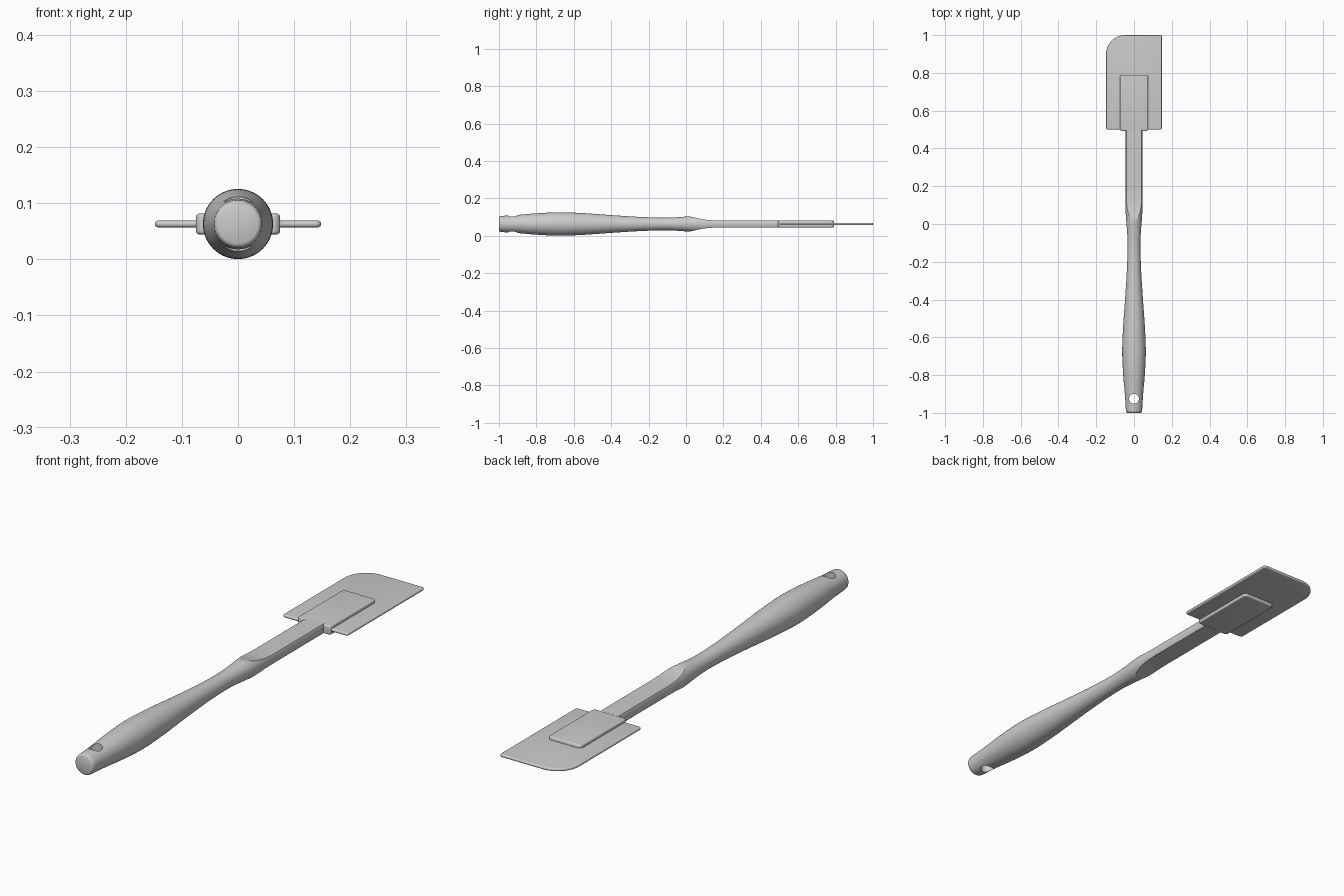
import bpy, bmesh, math
from mathutils import Vector, Matrix

cube = bpy.data.objects.get("Cube")
if cube:
    bpy.data.objects.remove(cube, do_unlink=True)

MID_Z = 0.063      # height of the long axis
SHAFT_END = 0.5


def add_object(name, bm):
    bmesh.ops.recalc_face_normals(bm, faces=bm.faces)
    mesh = bpy.data.meshes.new(name)
    bm.to_mesh(mesh)
    bm.free()
    obj = bpy.data.objects.new(name, mesh)
    bpy.context.collection.objects.link(obj)
    return obj


def activate(obj):
    bpy.ops.object.select_all(action='DESELECT')
    obj.select_set(True)
    bpy.context.view_layer.objects.active = obj


def smooth(obj, degrees=35):
    activate(obj)
    bpy.ops.object.shade_smooth_by_angle(angle=math.radians(degrees))


def spline(points, steps=6):
    """Catmull-Rom curve through 2D points."""
    pts = [Vector(p) for p in points]
    pts = [pts[0]] + pts + [pts[-1]]
    out = []
    for a, b, c, d in zip(pts, pts[1:], pts[2:], pts[3:]):
        for i in range(steps):
            t = i / steps
            out.append(0.5 * (2 * b + (c - a) * t + (2 * a - 5 * b + 4 * c - d) * t ** 2
                              + (3 * b - a - 3 * c + d) * t ** 3))
    return out + [pts[-1]]


def prism(name, outline, offset):
    """Extrude a closed outline of 3D points along an offset."""
    bm = bmesh.new()
    face = bm.faces.new([bm.verts.new(p) for p in outline])
    new = bmesh.ops.extrude_face_region(bm, geom=[face])['geom']
    bmesh.ops.translate(bm, vec=offset,
                        verts=[v for v in new if isinstance(v, bmesh.types.BMVert)])
    return add_object(name, bm)


def boolean(obj, cutter, operation):
    cutter.hide_render = True
    mod = obj.modifiers.new(operation.title(), 'BOOLEAN')
    mod.operation, mod.object, mod.solver = operation, cutter, 'EXACT'
    activate(obj)
    bpy.ops.object.modifier_apply(modifier=mod.name)
    bpy.data.objects.remove(cutter, do_unlink=True)


def plate(name, x, y0, y1, half, radii, edge):
    """Flat slab with rounded corners; radii run from front right, anticlockwise."""
    outline = []
    corners = [(-x, y0), (x, y0), (x, y1), (-x, y1)]
    for k, ((cx, cy), r) in enumerate(zip(corners, radii)):
        ox = cx - math.copysign(r, cx)
        oy = cy + r if cy == y0 else cy - r
        for i in range(13):
            a = math.pi * (1 + k / 2) + math.pi / 2 * i / 12
            outline.append((ox + r * math.cos(a), oy + r * math.sin(a), MID_Z - half))
    obj = prism(name, outline, (0, 0, 2 * half))
    bev = obj.modifiers.new("Rounded edge", 'BEVEL')
    bev.width, bev.segments = edge, 4
    bev.limit_method, bev.angle_limit = 'ANGLE', math.radians(40)
    activate(obj)
    bpy.ops.object.modifier_apply(modifier=bev.name)
    smooth(obj)
    return obj


# Turned handle running on into the shaft
body = spline([(-0.988, 0.043), (-0.9, 0.0485), (-0.8, 0.057), (-0.68, 0.0625),
               (-0.55, 0.058), (-0.4, 0.0475), (-0.25, 0.038), (-0.12, 0.034),
               (-0.04, 0.0365), (0.03, 0.042), (0.12, 0.045), (SHAFT_END, 0.045)])
tip = [Vector((-1, 0.035)), Vector((-0.998, 0.039)), Vector((-0.994, 0.0418))]
profile = [Vector((-1, 0))] + tip + body + [Vector((SHAFT_END, 0))]
bm = bmesh.new()
verts = [bm.verts.new((r, y, MID_Z)) for y, r in profile]
edges = [bm.edges.new(pair) for pair in zip(verts, verts[1:])]
bmesh.ops.spin(bm, geom=verts + edges, cent=(0, 0, MID_Z), axis=(0, 1, 0),
               angle=2 * math.pi, steps=64, use_duplicate=False)
bmesh.ops.remove_doubles(bm, verts=bm.verts, dist=1e-5)
handle = add_object("handle", bm)

# Scooped flats above and below the shaft
scoop = spline([(0.005, 0.043), (0.04, 0.036), (0.08, 0.027), (0.12, 0.0212),
                (0.17, 0.019)])
top = [(-1.1, 0.1), (-0.02, 0.1)] + [tuple(p) for p in scoop] + [(0.6, 0.019)]
outline = [(-0.2, y, MID_Z + h) for y, h in top]
outline += [(-0.2, y, MID_Z - h) for y, h in reversed(top)]
boolean(handle, prism("flats_cutter", outline, (0.4, 0, 0)), 'INTERSECT')

# Hanging hole
bm = bmesh.new()
bmesh.ops.create_cone(bm, cap_ends=True, segments=40, radius1=0.026, radius2=0.026,
                      depth=0.4, matrix=Matrix.Translation((0, -0.925, MID_Z)))
boolean(handle, add_object("hole_cutter", bm), 'DIFFERENCE')
smooth(handle, 30)

# Blade core and the thin flexible blade with one broad round corner
plate("blade_core", 0.075, 0.492, 0.79, 0.0185, (0.012, 0.012, 0.015, 0.015), 0.006)
plate("blade", 0.148, 0.5, 1.0, 0.006, (0.01, 0.01, 0.01, 0.1), 0.0055)
